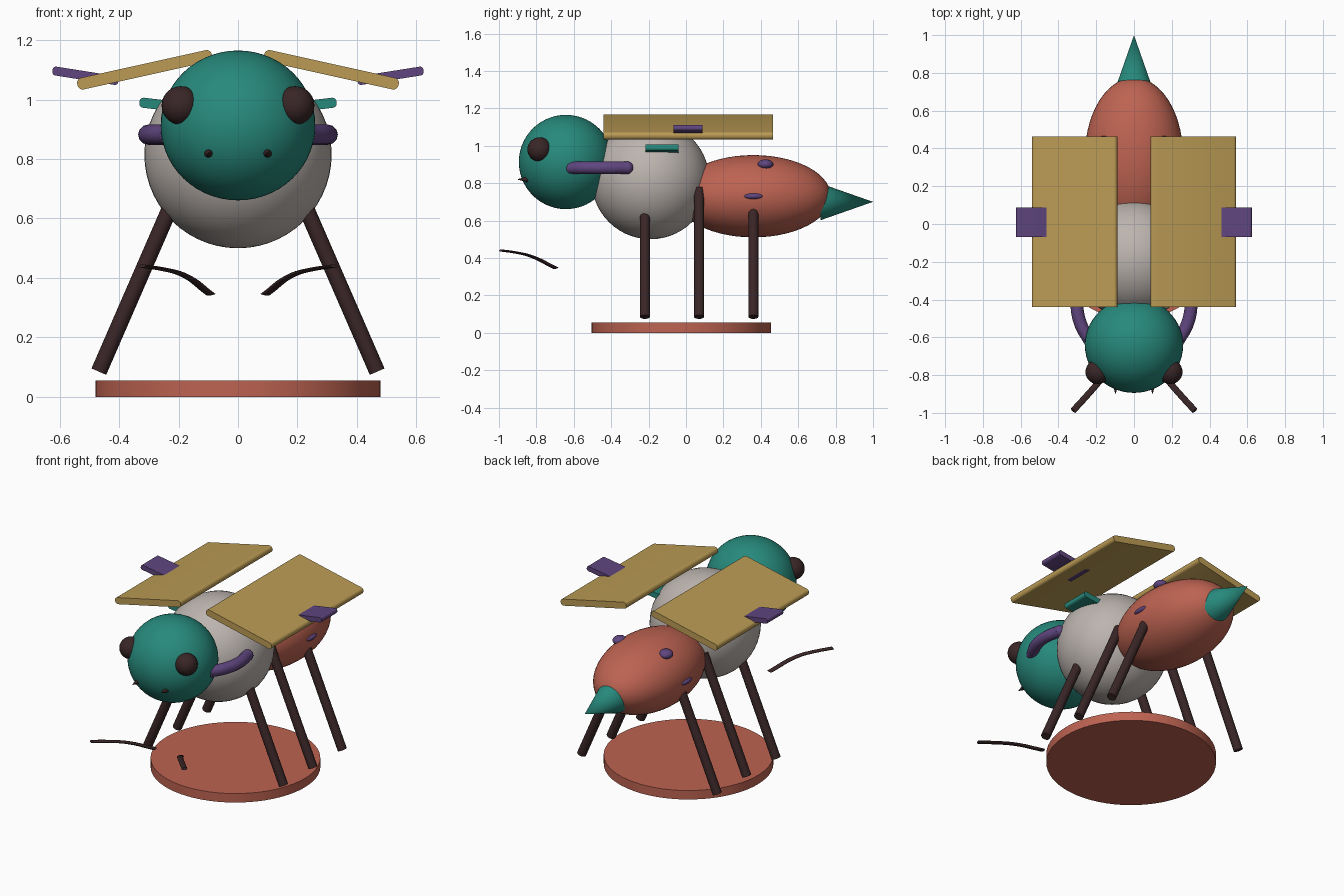
import bpy
import bmesh
from math import radians
from mathutils import Vector

old = bpy.data.objects.get("Cube")
if old:
    bpy.data.objects.remove(old, do_unlink=True)


def material(name, rgb):
    m = bpy.data.materials.new(name)
    m.use_nodes = True
    m.diffuse_color = (*rgb, 1)
    m.node_tree.nodes["Principled BSDF"].inputs["Base Color"].default_value = (*rgb, 1)
    return m


TEAL = material("teal", (0.02, 0.25, 0.2))
GOLD = material("gold", (0.5, 0.33, 0.09))
CLAY = material("terracotta", (0.51, 0.125, 0.083))
GREY = material("warm_grey", (0.5, 0.455, 0.425))
PURPLE = material("purple", (0.115, 0.06, 0.21))
DARK = material("dark_brown", (0.042, 0.019, 0.02))


def finish(ob, name, mat):
    ob.name = name
    ob.data.name = name
    ob.data.materials.clear()
    ob.data.materials.append(mat)
    bpy.ops.object.select_all(action='DESELECT')
    ob.select_set(True)
    bpy.context.view_layer.objects.active = ob
    bpy.ops.object.shade_smooth_by_angle(angle=radians(35))
    return ob


def ball(name, mat, loc, radii, seg=40):
    bpy.ops.mesh.primitive_uv_sphere_add(segments=seg, ring_count=seg // 2, location=loc)
    ob = bpy.context.object
    ob.scale = radii
    return finish(ob, name, mat)


def rod(name, mat, a, b, r1, r2, sides=20):
    # Cylinder or cone running from a to b
    a, b = Vector(a), Vector(b)
    bpy.ops.mesh.primitive_cone_add(vertices=sides, radius1=r1, radius2=r2,
                                    depth=(b - a).length, location=(a + b) / 2)
    ob = bpy.context.object
    ob.rotation_euler = (b - a).to_track_quat('Z', 'Y').to_euler()
    return finish(ob, name, mat)


def plate(name, mat, loc, size, tilt, round_off):
    # Flat slab whose long y edges are rounded
    bm = bmesh.new()
    bmesh.ops.create_cube(bm, size=1)
    bmesh.ops.scale(bm, vec=size, verts=bm.verts)
    edges = [e for e in bm.edges
             if abs(e.verts[0].co.y - e.verts[1].co.y) > size[1] / 2]
    bmesh.ops.bevel(bm, geom=edges, offset=round_off, segments=4,
                    profile=0.5, affect='EDGES')
    me = bpy.data.meshes.new(name)
    bm.to_mesh(me)
    bm.free()
    ob = bpy.data.objects.new(name, me)
    bpy.context.collection.objects.link(ob)
    ob.location = loc
    ob.rotation_euler.y = radians(tilt)
    return finish(ob, name, mat)


def tube(name, mat, points, radius, flat=1.0):
    # Swept round section, optionally flattened in z
    cu = bpy.data.curves.new(name, 'CURVE')
    cu.dimensions = '3D'
    cu.bevel_depth = radius
    cu.bevel_resolution = 4
    cu.use_fill_caps = True
    sp = cu.splines.new('BEZIER')
    sp.bezier_points.add(len(points) - 1)
    for bp, (x, y, z) in zip(sp.bezier_points, points):
        bp.co = (x, y, z / flat)
        bp.handle_left_type = bp.handle_right_type = 'AUTO'
    ob = bpy.data.objects.new(name, cu)
    bpy.context.collection.objects.link(ob)
    ob.scale.z = flat
    bpy.ops.object.select_all(action='DESELECT')
    ob.select_set(True)
    bpy.context.view_layer.objects.active = ob
    bpy.ops.object.convert(target='MESH')
    return finish(bpy.context.object, name, mat)


# Stand and body
rod("base_disc", CLAY, (0, -0.025, 0), (0, -0.025, 0.056), 0.48, 0.48, 64)
ball("thorax", GREY, (0, -0.19, 0.815), (0.315, 0.315, 0.315), 56)
ball("head", TEAL, (0, -0.642, 0.913), (0.26, 0.252, 0.252), 56)
ball("abdomen", CLAY, (0, 0.36, 0.73), (0.26, 0.415, 0.22), 56)
rod("stinger", TEAL, (0, 0.72, 0.7), (0, 1.0, 0.7), 0.098, 0, 32)

# Paired parts
for side, s in (("left", 1), ("right", -1)):
    ball(side + "_eye", DARK, (s * 0.192, -0.783, 0.98), (0.065, 0.065, 0.065), 28)
    rod(side + "_mandible", DARK, (s * 0.098, -0.83, 0.82),
        (s * 0.098, -0.897, 0.82), 0.02, 0.002, 16)

    # Wings and their tip tabs
    plate(side + "_wing", GOLD, (s * 0.314, 0.012, 1.1), (0.463, 0.905, 0.04), s * 12.5, 0.017)
    plate(side + "_wing_tab", PURPLE, (s * 0.513, 0.01, 1.08), (0.225, 0.155, 0.03), s * -9, 0.012)
    plate(side + "_shoulder_tab", TEAL, (s * 0.225, -0.128, 0.978), (0.215, 0.175, 0.034),
          s * -7, 0.014)

    # Curved arm with rounded ends
    arm = [(s * x, y, 0.882) for x, y in
           ((0.285, -0.315), (0.302, -0.42), (0.282, -0.53), (0.235, -0.615))]
    tube(side + "_arm", PURPLE, arm, 0.034)
    for i, end in enumerate((arm[0], arm[-1])):
        ball(f"{side}_arm_end_{i + 1}", PURPLE, end, (0.034, 0.034, 0.034), 20)

    # Legs
    for place, y in (("front", -0.22), ("middle", 0.07), ("rear", 0.36)):
        rod(f"{side}_{place}_leg", DARK, (s * 0.468, y, 0.085),
            (s * 0.17, y, 0.77), 0.027, 0.027)

    # Abdomen spots
    ball(side + "_upper_spot", PURPLE, (s * 0.16, 0.425, 0.9), (0.04, 0.042, 0.027), 24)
    ball(side + "_side_spot", PURPLE, (s * 0.252, 0.36, 0.73), (0.02, 0.052, 0.016), 24)

    # Loose feelers in front of the body
    tube(side + "_antenna", DARK,
         [(s * 0.092, -0.695, 0.345), (s * 0.19, -0.84, 0.413),
          (s * 0.255, -0.915, 0.43), (s * 0.322, -0.988, 0.44)], 0.017, 0.35)
